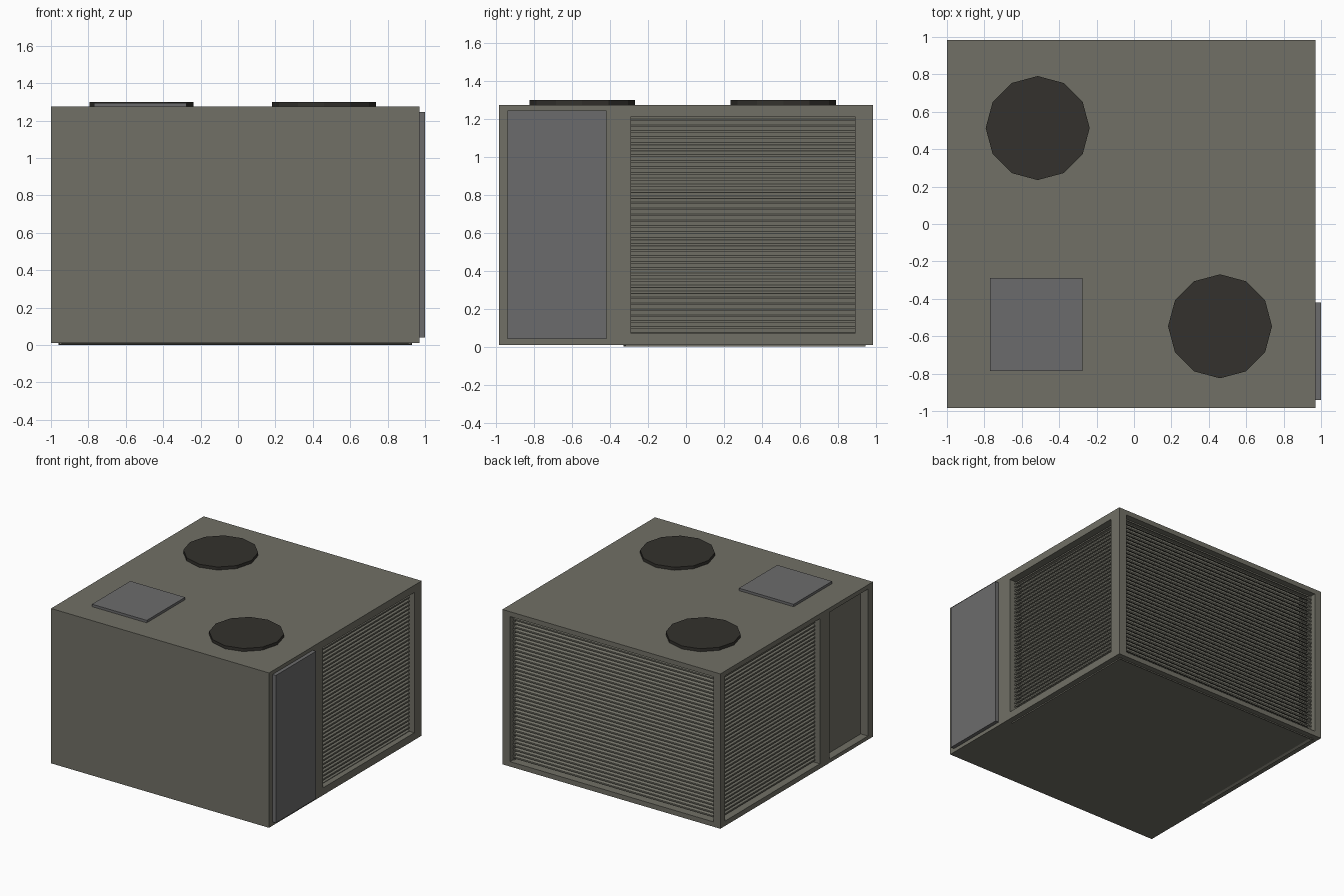
import bpy, bmesh, math
from mathutils import Vector

if "Cube" in bpy.data.objects:
    bpy.data.objects.remove(bpy.data.objects["Cube"])


def material(name, rgb):
    m = bpy.data.materials.new(name)
    m.diffuse_color = (*rgb, 1)
    m.use_nodes = True
    m.node_tree.nodes["Principled BSDF"].inputs["Base Color"].default_value = m.diffuse_color
    return m


PAINT = material("olive_paint", (0.165, 0.162, 0.132))
METAL = material("grey_metal", (0.148, 0.148, 0.15))
DARK = material("dark_metal", (0.033, 0.031, 0.026))


def add_object(name, bm, mat):
    bmesh.ops.recalc_face_normals(bm, faces=bm.faces)
    mesh = bpy.data.meshes.new(name)
    bm.to_mesh(mesh)
    bm.free()
    ob = bpy.data.objects.new(name, mesh)
    bpy.context.collection.objects.link(ob)
    if mat:
        mesh.materials.append(mat)
    return ob


def box(name, lo, hi, mat):
    bm = bmesh.new()
    bmesh.ops.create_cube(bm, size=1)
    for v in bm.verts:
        v.co = Vector([l + (c + 0.5) * (h - l) for c, l, h in zip(v.co, lo, hi)])
    return add_object(name, bm, mat)


# cabinet
X0, X1, Y1, Z0, Z1 = -1.0, 0.97, 0.985, 0.01, 1.275
cabinet = box("cabinet", (X0, -Y1, Z0), (X1, Y1, Z1), PAINT)

# sunken openings: right, left and back grilles, plus the left door bay
D = 0.115
openings = {
    "right_grille": ((X1 - D, -0.29, 0.07), (X1 + 0.1, 0.89, 1.215)),
    "left_grille": ((X0 - 0.1, -0.30, 0.05), (X0 + D, 0.925, 1.235)),
    "back_grille": ((-0.94, Y1 - D, 0.05), (0.90, Y1 + 0.1, 1.235)),
    "left_door_bay": ((X0 - 0.1, -0.92, 0.04), (X0 + 0.065, -0.425, 1.24)),
}
for name, (lo, hi) in openings.items():
    cutter = box(name + "_cutter", lo, hi, None)
    cutter.hide_render = True
    cutter.hide_viewport = True
    cutter.display_type = 'WIRE'
    mod = cabinet.modifiers.new(name, 'BOOLEAN')
    mod.operation = 'DIFFERENCE'
    mod.solver = 'EXACT'
    mod.object = cutter


def louvres(name, place, a, b, count=40, pitch=0.0313):
    """Stack of slats sloping down and outwards; place(depth, along, z) -> point."""
    profile = [(0.045, 0.0), (0.045, 0.012), (0.085, 0.034), (0.085, 0.022)]
    bm = bmesh.new()
    for i in range(count):
        ends = [[bm.verts.new(place(d, t, z + i * pitch)) for d, z in profile]
                for t in (a, b)]
        bm.faces.new(ends[0])
        bm.faces.new(ends[1][::-1])
        for k in range(4):
            n = (k + 1) % 4
            bm.faces.new((ends[0][k], ends[1][k], ends[1][n], ends[0][n]))
    return add_object(name, bm, PAINT)


# louvre slats behind each opening
louvres("right_louvres", lambda d, t, z: (X1 - d, t, z), -0.32, 0.945)
louvres("left_louvres", lambda d, t, z: (X0 + d, t, z), -0.33, 0.945)
louvres("back_louvres", lambda d, t, z: (t, Y1 - d, z), -0.96, 0.93)

# access door and roof hatch
box("right_access_door", (0.94, -0.94, 0.04), (1.0, -0.42, 1.245), METAL)
box("roof_hatch", (-0.77, -0.785, 1.26), (-0.275, -0.29, 1.295), METAL)

# twelve-sided roof fan covers
for name, x, y in (("rear_fan_cover", -0.515, 0.513), ("front_fan_cover", 0.46, -0.547)):
    bm = bmesh.new()
    bmesh.ops.create_cone(bm, cap_ends=True, segments=12, radius1=0.278,
                          radius2=0.278, depth=0.05)
    bmesh.ops.translate(bm, verts=bm.verts, vec=(x, y, 1.275))
    add_object(name, bm, DARK)
